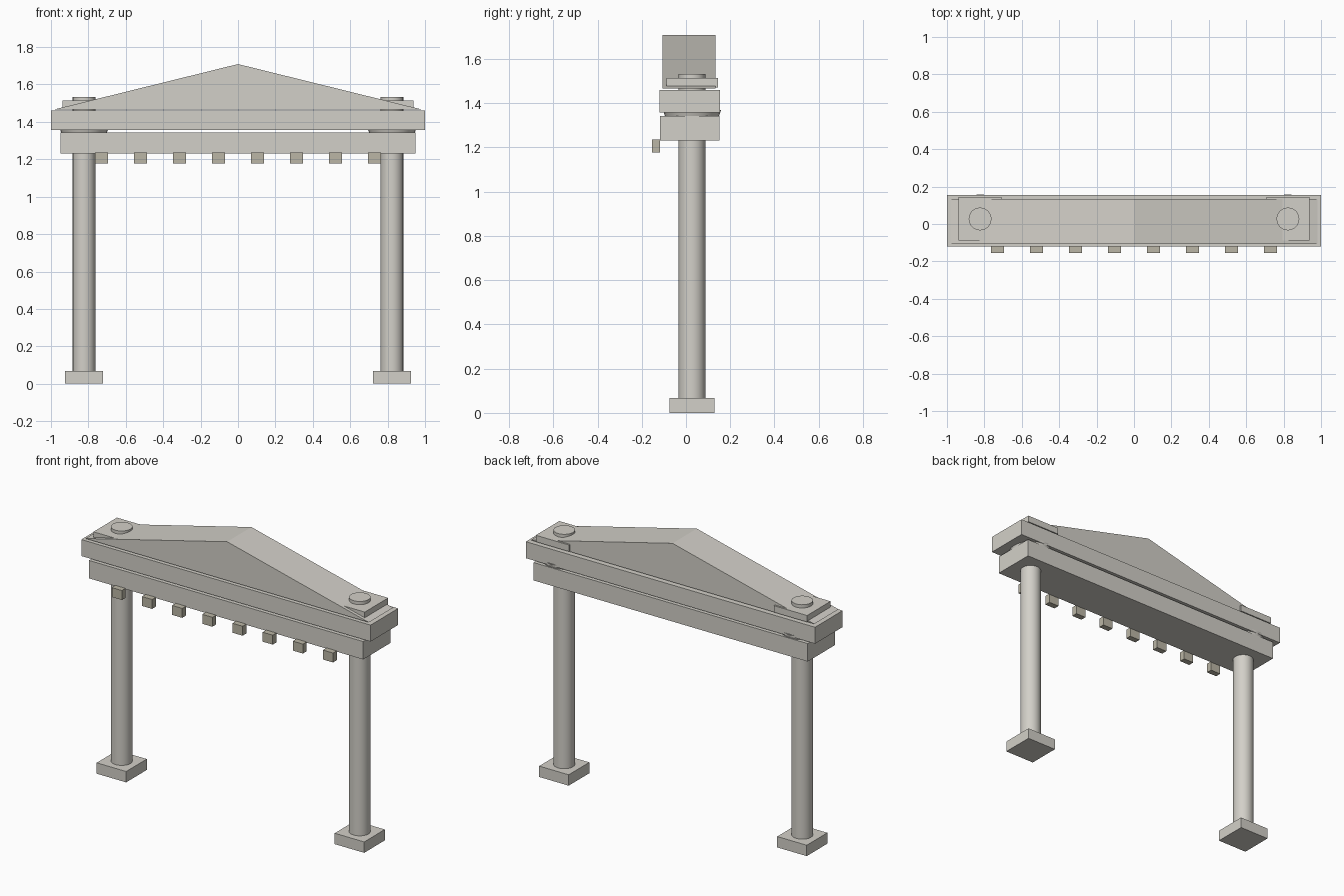
import bpy
from math import radians

if "Cube" in bpy.data.objects:
    bpy.data.objects.remove(bpy.data.objects["Cube"])


def material(name, rgb):
    m = bpy.data.materials.new(name)
    m.diffuse_color = (*rgb, 1)
    m.use_nodes = True
    m.node_tree.nodes["Principled BSDF"].inputs["Base Color"].default_value = m.diffuse_color
    return m


stone = material("pale_stone", (0.65, 0.63, 0.58))
dark_stone = material("dark_stone", (0.50, 0.47, 0.38))


def box(name, x, y, z, mat=stone):
    """Box from (min, max) ranges on each axis."""
    lo, hi = zip(x, y, z)
    bpy.ops.mesh.primitive_cube_add(size=1, location=[(a + b) / 2 for a, b in zip(lo, hi)])
    o = bpy.context.object
    o.name = name
    o.scale = [b - a for a, b in zip(lo, hi)]
    bpy.ops.object.transform_apply(location=False, rotation=False, scale=True)
    o.data.materials.append(mat)
    return o


def round_part(name, x, y, z0, z1, r0, r1):
    """Upright cylinder or cone with smooth sides."""
    bpy.ops.mesh.primitive_cone_add(vertices=24, radius1=r0, radius2=r1, depth=z1 - z0,
                                    location=(x, y, (z0 + z1) / 2))
    o = bpy.context.object
    o.name = name
    o.data.materials.append(stone)
    bpy.ops.object.shade_smooth_by_angle(angle=radians(30))


# Columns: base, shaft, flared capital and top slab on each side
CY = 0.027
for side, cx in (("left", -0.823), ("right", 0.823)):
    box(side + "_base", (cx - 0.102, cx + 0.102), (CY - 0.102, CY + 0.102), (0, 0.068))
    round_part(side + "_shaft", cx, CY, 0.068, 1.533, 0.061, 0.061)
    round_part(side + "_capital", cx, CY, 1.28, 1.37, 0.10, 0.132)
    box(side + "_capital_slab", (cx - 0.115, cx + 0.115), (CY - 0.115, CY + 0.117), (1.472, 1.513))

# Horizontal beams
box("lower_beam", (-0.948, 0.948), (-0.118, 0.152), (1.231, 1.343))
box("cornice", (-1, 1), (-0.119, 0.154), (1.357, 1.46))

# Row of small blocks along the front
for i in range(8):
    bx = -0.73 + i * 1.46 / 7
    box(f"front_block_{i + 1}", (bx - 0.035, bx + 0.035), (-0.154, -0.117), (1.177, 1.236), dark_stone)

# Triangular pediment: extruded profile
profile = [(-0.98, 1.467), (0.98, 1.467), (0, 1.709)]
verts = [(x, y, z) for y in (-0.107, 0.133) for x, z in profile]
mesh = bpy.data.meshes.new("pediment")
mesh.from_pydata(verts, [], [(0, 1, 2), (5, 4, 3), (0, 3, 4, 1), (1, 4, 5, 2), (2, 5, 3, 0)])
mesh.materials.append(stone)
bpy.context.collection.objects.link(bpy.data.objects.new("pediment", mesh))
